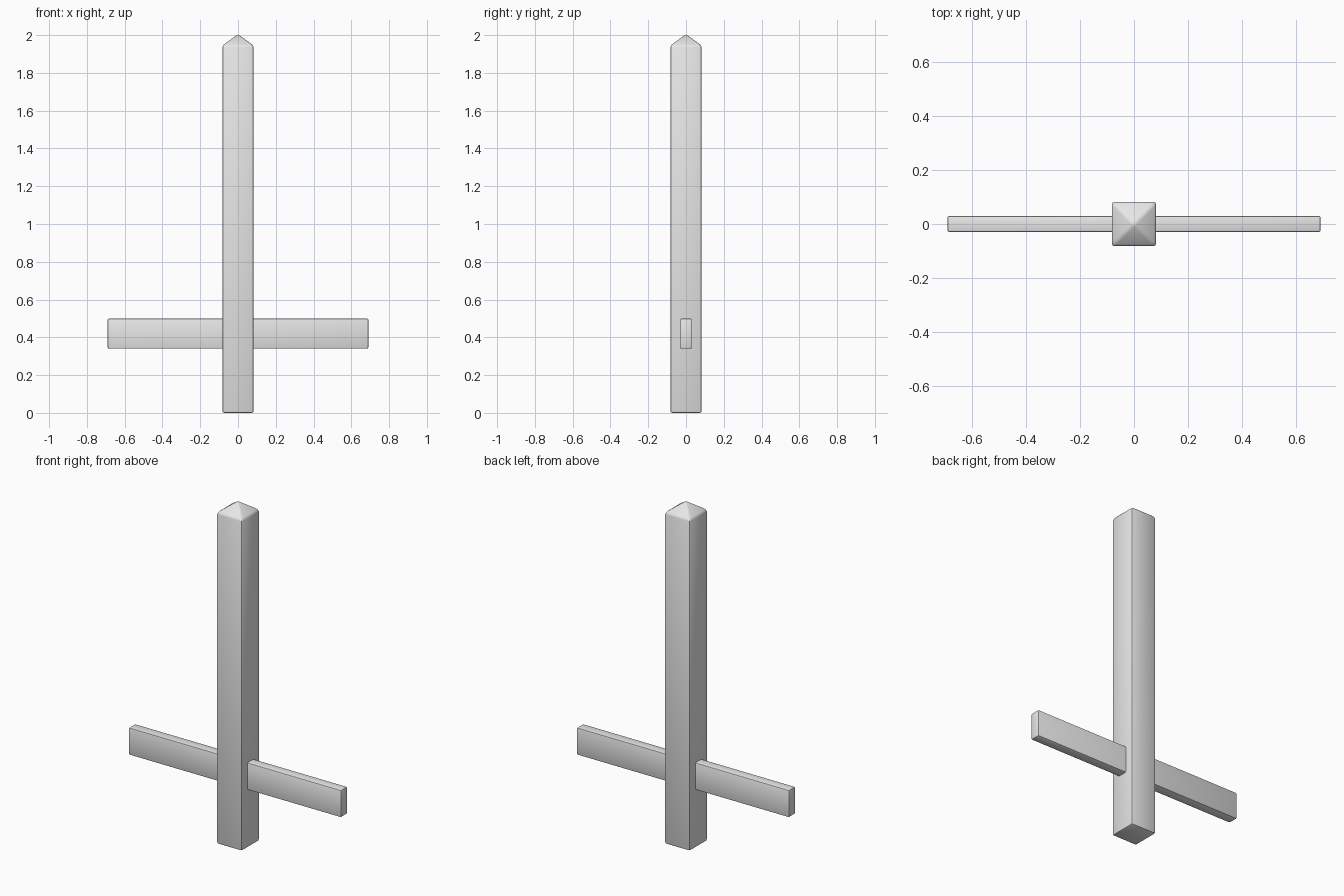
import bpy, bmesh, math

if "Cube" in bpy.data.objects:
    bpy.data.objects.remove(bpy.data.objects["Cube"])

grey = bpy.data.materials.new("light_grey")
grey.diffuse_color = (0.8, 0.8, 0.8, 1)
grey.use_nodes = True
grey.node_tree.nodes["Principled BSDF"].inputs["Base Color"].default_value = grey.diffuse_color


def make_beam(name, half_x, half_y, z0, z1, bevel, peak=None):
    """Box beam with softened edges and an optional pyramid top."""
    bm = bmesh.new()
    corners = [(-half_x, -half_y), (half_x, -half_y), (half_x, half_y), (-half_x, half_y)]
    low = [bm.verts.new((x, y, z0)) for x, y in corners]
    high = [bm.verts.new((x, y, z1)) for x, y in corners]
    bm.faces.new(low[::-1])
    for i in range(4):
        j = (i + 1) % 4
        bm.faces.new((low[i], low[j], high[j], high[i]))
    if peak is None:
        bm.faces.new(high)
    else:
        tip = bm.verts.new((0, 0, peak))
        for i in range(4):
            bm.faces.new((high[i], high[(i + 1) % 4], tip))
    bmesh.ops.bevel(bm, geom=bm.edges[:], offset=bevel, offset_type='OFFSET',
                    segments=2, profile=0.5, affect='EDGES', clamp_overlap=True)
    if peak is not None:
        # keep the full height after the tip is softened
        lift = peak - max(v.co.z for v in bm.verts)
        for v in bm.verts:
            if v.co.z > (z0 + z1) / 2:
                v.co.z += lift
    mesh = bpy.data.meshes.new(name)
    bm.to_mesh(mesh)
    bm.free()
    mesh.materials.append(grey)
    obj = bpy.data.objects.new(name, mesh)
    bpy.context.collection.objects.link(obj)
    bpy.ops.object.select_all(action='DESELECT')
    obj.select_set(True)
    bpy.context.view_layer.objects.active = obj
    bpy.ops.object.shade_smooth_by_angle(angle=math.radians(35))
    return obj


# Upright post with a pointed top
make_beam("post", 0.082, 0.082, 0.0, 1.94, 0.009, peak=2.0)

# Horizontal rail passing through the post
make_beam("cross_rail", 0.69, 0.03, 0.34, 0.50, 0.007)
